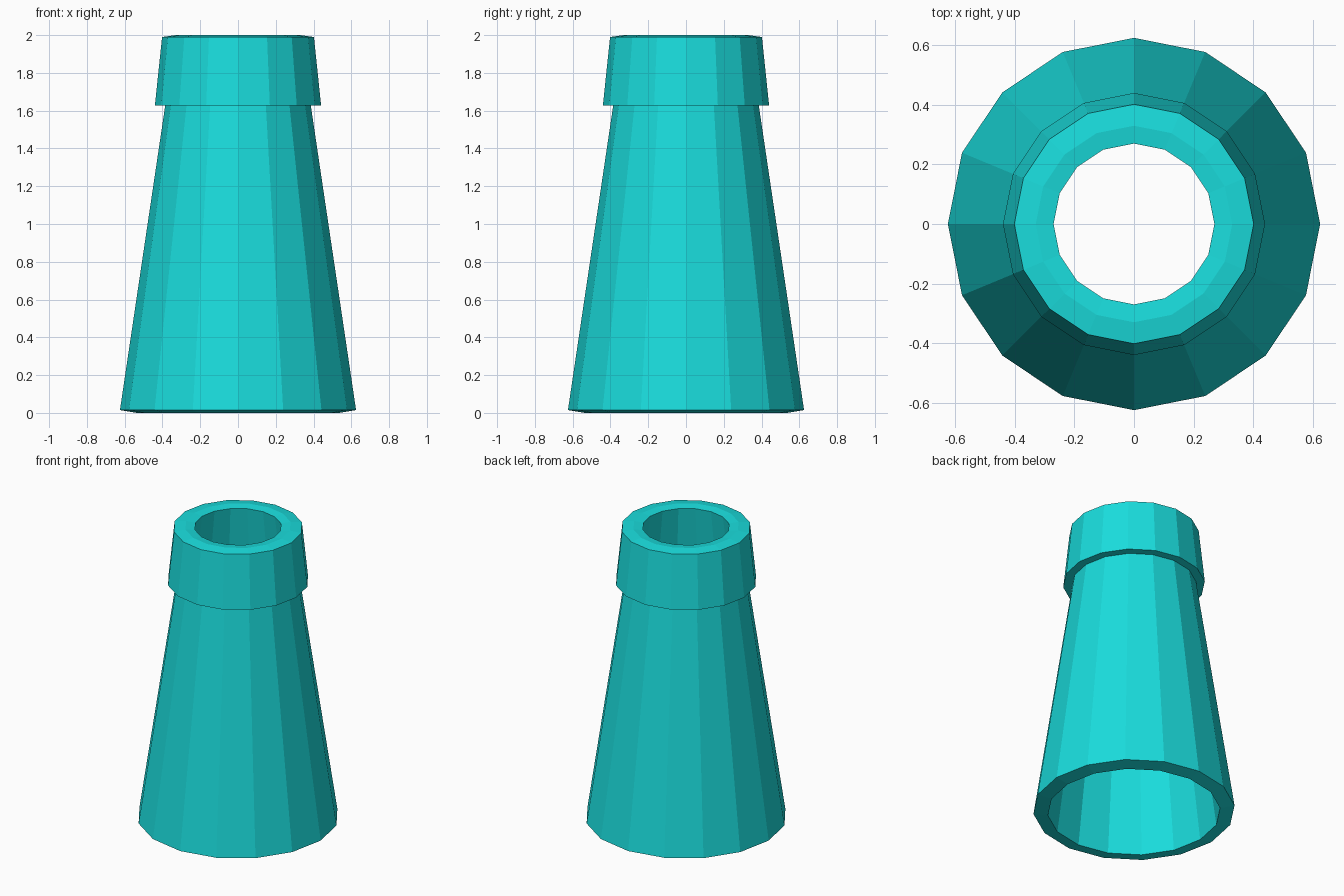
import bpy
import math

if "Cube" in bpy.data.objects:
    bpy.data.objects.remove(bpy.data.objects["Cube"])

SIDES = 16

teal = bpy.data.materials.new("teal")
teal.diffuse_color = (0.01, 0.72, 0.72, 1)
teal.use_nodes = True
teal.node_tree.nodes["Principled BSDF"].inputs["Base Color"].default_value = teal.diffuse_color


def lathe(name, profile):
    """Spin a closed (radius, z) profile, listed counter-clockwise, into a ring."""
    n = len(profile)
    verts = []
    for i in range(SIDES):
        a = 2 * math.pi * i / SIDES
        verts += [(r * math.cos(a), r * math.sin(a), z) for r, z in profile]
    faces = []
    for i in range(SIDES):
        j = (i + 1) % SIDES
        for k in range(n):
            m = (k + 1) % n
            faces.append((i * n + k, j * n + k, j * n + m, i * n + m))
    mesh = bpy.data.meshes.new(name)
    mesh.from_pydata(verts, [], faces)
    mesh.materials.append(teal)
    obj = bpy.data.objects.new(name, mesh)
    bpy.context.collection.objects.link(obj)
    return obj


# Tapered hollow wall, ends cut square to its slope
lathe("tapered_body", [(0.535, 0.0), (0.625, 0.015), (0.33, 2.0), (0.27, 1.993)])

# Thicker band around the top, its inner side sunk into the wall
lathe("top_collar", [(0.375, 1.627), (0.44, 1.627), (0.402, 1.99), (0.33, 2.0)])
